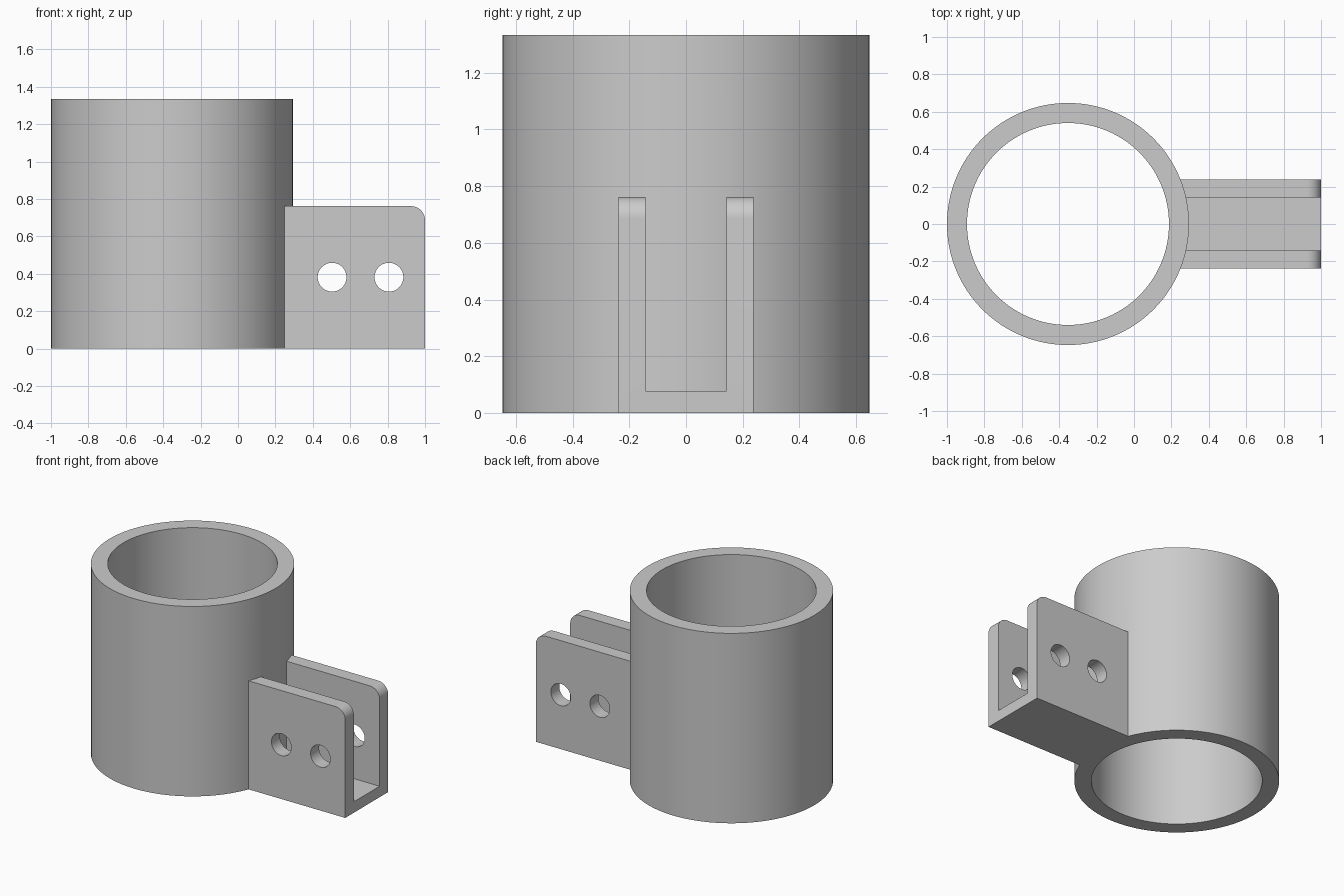
import bpy, bmesh, math
from mathutils import Matrix

if "Cube" in bpy.data.objects:
    bpy.data.objects.remove(bpy.data.objects["Cube"], do_unlink=True)

CX, R_OUT, R_IN, HEIGHT = -0.353, 0.647, 0.54, 1.334
HALF_W, HALF_SLOT, ARM_TOP, FLOOR, CORNER = 0.238, 0.143, 0.762, 0.077, 0.075

grey = bpy.data.materials.new("plain grey")
grey.use_nodes = True
grey.diffuse_color = (0.6, 0.6, 0.6, 1)
grey.node_tree.nodes["Principled BSDF"].inputs["Base Color"].default_value = (0.6, 0.6, 0.6, 1)


def prism(name, outline, direction, place):
    """Solid made by extruding a flat outline along a direction."""
    bm = bmesh.new()
    face = bm.faces.new([bm.verts.new(place(a, b)) for a, b in outline])
    ext = bmesh.ops.extrude_face_region(bm, geom=[face])
    moved = [v for v in ext["geom"] if isinstance(v, bmesh.types.BMVert)]
    bmesh.ops.translate(bm, verts=moved, vec=direction)
    bmesh.ops.recalc_face_normals(bm, faces=bm.faces)
    mesh = bpy.data.meshes.new(name)
    bm.to_mesh(mesh)
    bm.free()
    mesh.materials.append(grey)
    obj = bpy.data.objects.new(name, mesh)
    bpy.context.collection.objects.link(obj)
    return obj


def circle(x, y, r, n):
    return [(x + r * math.cos(math.tau * i / n), y + r * math.sin(math.tau * i / n)) for i in range(n)]


def combine(target, other, operation):
    """Apply a boolean and drop the other solid."""
    mod = target.modifiers.new(operation.lower(), 'BOOLEAN')
    mod.operation, mod.object, mod.solver = operation, other, 'EXACT'
    bpy.context.view_layer.objects.active = target
    bpy.ops.object.modifier_apply(modifier=mod.name)
    bpy.data.objects.remove(other, do_unlink=True)


def side(y):
    return lambda x, z: (x, y, z)


def flat(z):
    return lambda x, y: (x, y, z)


# Tube
tube = prism("tube_with_bracket", circle(CX, 0, R_OUT, 128), (0, 0, HEIGHT), flat(0))
bore = prism("bore", circle(CX, 0, R_IN, 128), (0, 0, HEIGHT + 0.2), flat(-0.1))
combine(tube, bore, 'DIFFERENCE')

# Bracket block with its rounded outer top corner
arc = [(1 - CORNER + CORNER * math.cos(a), ARM_TOP - CORNER + CORNER * math.sin(a))
       for a in (math.pi / 2 * i / 12 for i in range(13))]
outline = [(0.216, 0), (1, 0)] + arc + [(0.216, ARM_TOP)]
bracket = prism("bracket", outline, (0, 2 * HALF_W, 0), side(-HALF_W))

# Slot between the two cheeks
slot_outline = [(0, FLOOR), (1.2, FLOOR), (1.2, 1), (0, 1)]
slot = prism("slot", slot_outline, (0, 2 * HALF_SLOT, 0), side(-HALF_SLOT))
combine(bracket, slot, 'DIFFERENCE')

# Bolt holes through both cheeks
for x in (0.503, 0.807):
    hole = prism("bolt_hole", circle(x, 0.382, 0.077, 48), (0, 1, 0), side(-0.5))
    combine(bracket, hole, 'DIFFERENCE')

combine(tube, bracket, 'UNION')

# Smooth round walls, crisp edges
bpy.ops.object.select_all(action='DESELECT')
tube.select_set(True)
bpy.context.view_layer.objects.active = tube
bpy.ops.object.shade_smooth_by_angle(angle=math.radians(30))
